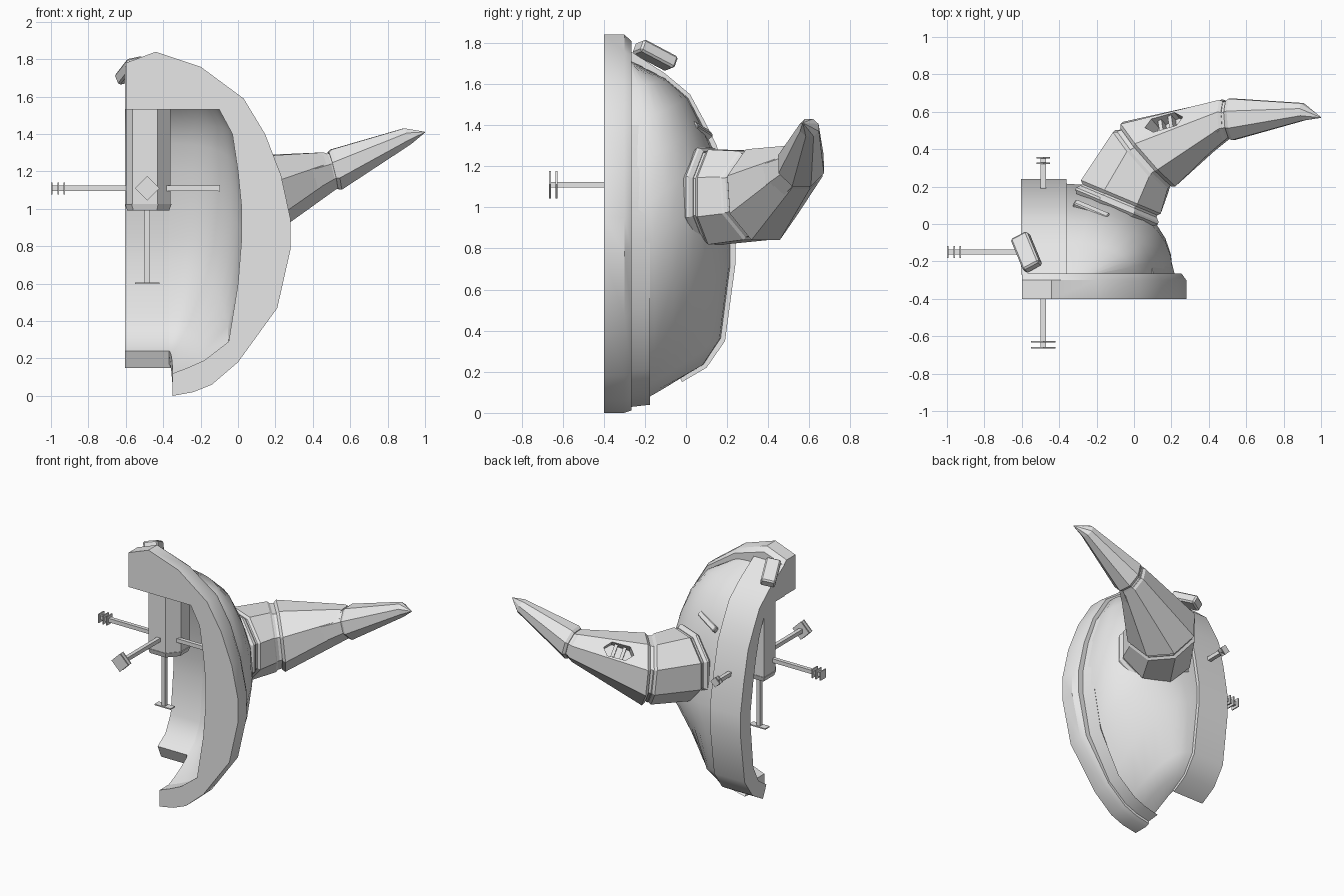
import bpy, bmesh, math
from mathutils import Vector, Matrix

if "Cube" in bpy.data.objects:
    bpy.data.objects.remove(bpy.data.objects["Cube"])

grey = bpy.data.materials.new("light grey")
grey.diffuse_color = (0.8, 0.8, 0.8, 1)
grey.use_nodes = True
grey.node_tree.nodes["Principled BSDF"].inputs["Base Color"].default_value = grey.diffuse_color


def finish(name, bm, smooth=None):
    bmesh.ops.recalc_face_normals(bm, faces=bm.faces[:])
    me = bpy.data.meshes.new(name)
    bm.to_mesh(me)
    bm.free()
    me.materials.append(grey)
    ob = bpy.data.objects.new(name, me)
    bpy.context.collection.objects.link(ob)
    if smooth:
        bpy.ops.object.select_all(action='DESELECT')
        ob.select_set(True)
        bpy.context.view_layer.objects.active = ob
        bpy.ops.object.shade_smooth_by_angle(angle=math.radians(smooth))
    return ob


def loft(name, sections, smooth=None):
    """Closed solid through a list of equally long point rings."""
    bm = bmesh.new()
    rings = [[bm.verts.new(p) for p in s] for s in sections]
    n = len(rings[0])
    for a, b in zip(rings, rings[1:]):
        for i in range(n):
            j = (i + 1) % n
            bm.faces.new((a[i], a[j], b[j], b[i]))
    bm.faces.new(rings[0])
    bm.faces.new(rings[-1])
    return finish(name, bm, smooth)


def box(name, centre, size, rot=Matrix.Identity(3), bevel=0):
    bm = bmesh.new()
    m = Matrix.Translation(centre) @ rot.to_4x4() @ Matrix.Diagonal((*size, 1))
    bmesh.ops.create_cube(bm, size=1, matrix=m)
    if bevel:
        bmesh.ops.bevel(bm, geom=bm.edges[:], offset=bevel, segments=1, affect='EDGES')
    return finish(name, bm)


def frame(long, up):
    """Rotation with x along 'long' and z near 'up'."""
    x = Vector(long).normalized()
    y = Vector(up).cross(x).normalized()
    return Matrix((x, y, x.cross(y))).transposed()


def mix(a, b, t):
    return tuple(p + (q - p) * t for p, q in zip(a, b))


# Front rim: outer and inner outline (x, z)
outer = [(-.6, 1.78), (-.44, 1.84), (-.2, 1.76), (.03, 1.59), (.145, 1.4), (.23, 1.18), (.28, .95),
         (.28, .78), (.21, .47), (0, .18), (-.14, .06), (-.24, .02), (-.35, 0)]
inner = [(-.6, 1.53), (-.44, 1.53), (-.25, 1.53), (-.1, 1.53), (-.03, 1.4), (0, 1.2), (.02, 1.0),
         (.02, .85), (0, .6), (-.05, .29), (-.18, .19), (-.27, .15), (-.35, .12)]
rim = []
for o, i in zip(outer, inner):
    m = mix(o, i, .1)
    rim.append([(o[0], -.4, o[1]), (o[0], -.3, o[1]), (m[0], -.265, m[1]),
                (i[0], -.265, i[1]), (i[0], -.4, i[1])])
loft("front_rim", rim, 35)

# Crest band running over the back: outer and inner profile (y, z)
crest_out = [(-.27, 1.76), (-.1, 1.65), (.02, 1.55), (.09, 1.42), (.15, 1.3), (.2, 1.08), (.24, .85),
             (.24, .72), (.19, .35), (.1, .22), (-.02, .15)]
crest_in = [(-.27, 1.53), (-.1, 1.53), (-.03, 1.46), (.02, 1.35), (.06, 1.2), (.09, 1.05), (.12, .85),
            (.12, .72), (.09, .42), (.03, .3), (-.06, .24)]
loft("crest_band", [[(-.605, *o), (-.36, *o), (-.36, *i), (-.605, *i)]
                    for o, i in zip(crest_out, crest_in)], 35)


# Curved side shell between the crest and the rim
def arc(crest, edge, y0, steps=8):
    pts = []
    for k in range(steps + 1):
        a = math.pi / 2 * k / steps
        s, c = math.sin(a) ** .88, max(0, math.cos(a)) ** .88
        w = 1 - math.cos(a)
        pts.append((-.37 + (edge[0] + .37) * s, y0 + (crest[0] - y0) * c,
                    crest[1] + (edge[1] - crest[1]) * w))
    return pts


shell = []
for o, i, co, ci in zip(outer[2:], inner[2:], crest_out, crest_in):
    out = arc(mix(co, ci, .2), mix(o, i, .28), -.27)
    shell.append(out + arc(ci, i, -.3)[::-1])
loft("side_shell", shell, 35)
# Low sloped step where the shell meets the rim
step = []
for o, i in zip(outer[4:], inner[4:]):
    p, q, r = mix(o, i, .24), mix(o, i, .33), mix(o, i, .5)
    step.append([(p[0], -.27, p[1]), (q[0], -.175, q[1]), (r[0], -.2, r[1]), (r[0], -.27, r[1])])
loft("rim_step", step, 35)


# Horn: eight-sided segments with grooves between them
def ring(c, d, r):
    d = Vector(d).normalized()
    u = d.cross(Vector((0, 0, 1))).normalized()
    v = u.cross(d)
    return [tuple(Vector(c) + r * (math.cos(t) * u + math.sin(t) * v))
            for t in (math.radians(22.5 + 45 * k) for k in range(8))]


def segment(name, c0, d0, r0, c1, d1, r1):
    c0, c1 = Vector(c0), Vector(c1)
    e0, e1 = Vector(d0).normalized(), Vector(d1).normalized()
    return loft(name, [ring(c0, d0, r0 * .93), ring(c0 + e0 * .018, d0, r0),
                       ring(c1 - e1 * .018, d1, r1), ring(c1, d1, r1 * .93)])


dA, dB, dC = (.18, .43, .0), (.32, .28, .04), (1, .08, .25)
loft("horn_core", [ring((-.095, .09, 1.05), dA, .23), ring((-.08, .12, 1.05), dA, .235),
                   ring((.055, .35, 1.06), dB, .22), ring((.5, .557, 1.2), dC, .106),
                   ring((.56, .565, 1.22), dC, .09)])
segment("horn_collar", (-.1, .075, 1.05), dA, .26, (-.082, .12, 1.05), dA, .258)
segment("horn_base", (-.077, .128, 1.05), dA, .25, (.05, .345, 1.06), dB, .235)
middle = segment("horn_middle", (.068, .362, 1.06), dB, .24, (.492, .557, 1.2), dC, .118)
tip_d = (.9, .1, .38)
loft("horn_tip", [ring((.507, .558, 1.205), dC, .11), ring((.525, .56, 1.21), dC, .12),
                  ring((.905, .6, 1.388), tip_d, .05), ring((.998, .57, 1.41), tip_d, .003)])

# Vent recess on the upper rear face of the middle segment
d = Vector((.43, .2, .14)).normalized()
u = d.cross(Vector((0, 0, 1))).normalized()
n = (-u + u.cross(d)).normalized()
vent_c = Vector((.245, .445, 1.115)) + n * .165
R = frame(d, n)
hexa = [(-.115, 0), (-.07, -.055), (.07, -.055), (.115, 0), (.07, .055), (-.07, .055)]


def prism(name, s, z0, z1):
    return loft(name, [[tuple(vent_c + R @ Vector((x * s, y * s, z))) for x, y in hexa]
                       for z in (z0, z1)])


for target in (middle, bpy.data.objects["horn_core"]):
    cutter = prism("vent_cutter", .9, -.06, .08)
    mod = target.modifiers.new("vent", 'BOOLEAN')
    mod.object = cutter
    mod.operation = 'DIFFERENCE'
    bpy.context.view_layer.objects.active = target
    bpy.ops.object.modifier_apply(modifier="vent")
    bpy.data.objects.remove(cutter)
for k in (-1, 1):
    box("vent_bar", vent_c + d * k * .03 - n * .03, (.022, .09, .05), R)

# Slot plate on the shell and clip on top of the crest
box("shell_slot", (-.23, .068, 1.37), (.2, .04, .05), frame((.19, -.08, .05), (-.1, .7, .5)), .006)
box("crest_clip", (-.575, -.15, 1.74), (.2, .1, .065), frame((-.07, .17, -.09), (-.35, .35, .8)), .01)

# Inner block that carries the rods
prof = [(-.6, -.17), (-.565, -.22), (-.43, -.22), (-.36, -.14), (-.36, -.04), (-.6, -.04)]
loft("inner_block", [[(x, y, z) for x, y in prof] for z in (1.02, 1.54)])
loft("block_foot", [[(-.48 + (x + .48) * s, -.13 + (y + .13) * s, z) for x, y in prof]
                    for z, s in ((.99, .93), (1.025, 1.04))])

# Rods with end plates: direction, length, plate half size, plate distances
C = Vector((-.485, -.15, 1.11))
diamond = Matrix.Rotation(math.radians(45), 3, 'Y')
for name, ax, length, half, plates in (
        ("left", (-1, 0, 0), .51, .032, (.445, .475, .512)),
        ("right", (1, 0, 0), .385, .018, (.385,)),
        ("front", (0, -1, 0), .51, .047, (.48, .512)),
        ("back", (0, 1, 0), .5, .026, (.475, .505)),
        ("lower", (0, 0, -1), .51, .065, (.508,))):
    a = Vector(ax)
    along = Vector(abs(v) for v in a)
    side = Vector((1, 1, 1)) - along
    box(name + "_rod", C + a * length / 2, along * length + side * .028)
    for p in plates:
        rot = diamond if name in ("front", "back") else Matrix.Identity(3)
        size = along * .008 + side * half * 2
        if name == "lower":
            size.y = .05
        box(name + "_plate", C + a * p, size, rot)
